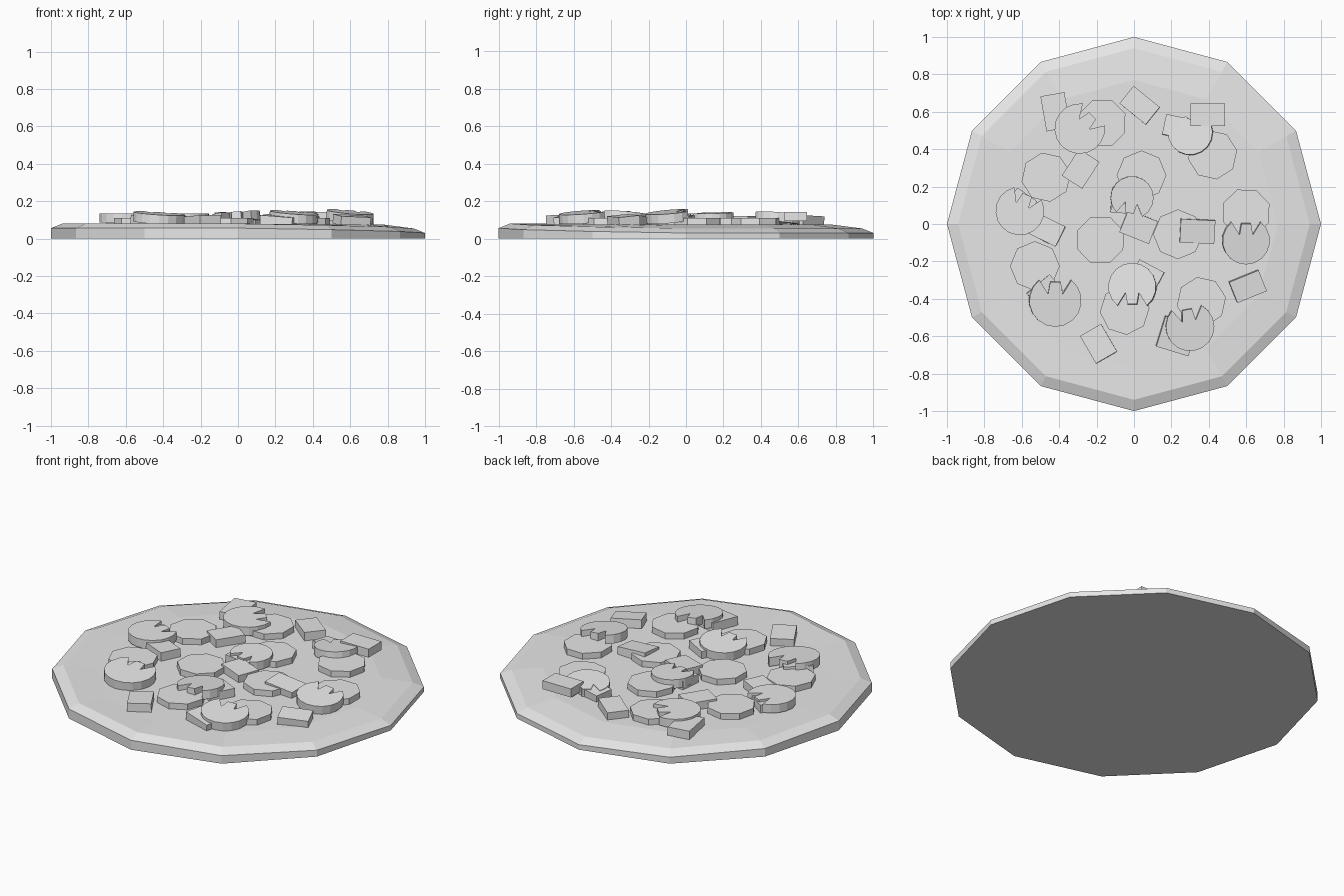
import bpy, bmesh, math
from mathutils import Matrix, Vector

if "Cube" in bpy.data.objects:
    bpy.data.objects.remove(bpy.data.objects["Cube"], do_unlink=True)

# One plain grey material
grey = bpy.data.materials.new("plain_grey")
grey.use_nodes = True
colour = (0.8, 0.8, 0.8, 1)
grey.diffuse_color = colour
grey.node_tree.nodes["Principled BSDF"].inputs["Base Color"].default_value = colour


def finish(name, bm):
    bmesh.ops.recalc_face_normals(bm, faces=bm.faces)
    mesh = bpy.data.meshes.new(name)
    bm.to_mesh(mesh)
    bm.free()
    mesh.materials.append(grey)
    obj = bpy.data.objects.new(name, mesh)
    bpy.context.collection.objects.link(obj)
    return obj


def polygon(radius, sides, start=0.0, sweep=360.0, closed=True):
    steps = sides if closed else sides - 1
    angles = [math.radians(start + sweep * i / steps) for i in range(sides)]
    return [(radius * math.cos(a), radius * math.sin(a)) for a in angles]


def slab(name, outline, x, y, top, turn=0, lean=0, thick=0.05):
    """Extrude an outline downwards, turn it, lean it and put it on the base."""
    bm = bmesh.new()
    face = bm.faces.new([bm.verts.new((px, py, 0)) for px, py in outline])
    extruded = bmesh.ops.extrude_face_region(bm, geom=[face])
    verts = [g for g in extruded["geom"] if isinstance(g, bmesh.types.BMVert)]
    bmesh.ops.translate(bm, verts=verts, vec=(0, 0, -thick))
    obj = finish(name, bm)
    obj.matrix_world = (Matrix.Translation((x, y, top))
                        @ Matrix.Rotation(math.radians(lean), 4, Vector((-1, -1, 0)).normalized())
                        @ Matrix.Rotation(math.radians(turn), 4, "Z"))


# Twelve sided base, its bevelled rim sagging at the back left
bm = bmesh.new()
rings = []
for radius, height, sag in ((1, 0, 0), (1, 0.043, 0.013), (0.94, 0.067, 0.013), (0.77, 0.076, 0)):
    ring = []
    for px, py in polygon(radius, 12):
        slope = max(-1, min(1, (px + py) / radius))
        ring.append(bm.verts.new((px, py, height - sag * slope)))
    rings.append(ring)
for low, high in zip(rings, rings[1:]):
    for i in range(12):
        j = (i + 1) % 12
        bm.faces.new((low[i], low[j], high[j], high[i]))
bm.faces.new(rings[0])
bm.faces.new(rings[-1])
finish("base", bm)

# Eight sided round slices: x, y, turn
rounds = [
    (-0.47, 0.25, 10), (-0.17, 0.54, 22), (0.04, 0.26, 0), (0.42, 0.37, 10),
    (0.6, 0.06, 22), (-0.18, -0.085, 22), (0.235, -0.055, 0), (-0.53, -0.225, 0),
    (-0.05, -0.46, 5), (0.36, -0.415, 10),
]
for x, y, turn in rounds:
    slab("round_slice", polygon(0.133, 8), x, y, 0.111, turn)

# Rectangular chunks: x, y, width, depth, turn, lean
chunks = [
    (-0.42, 0.6, 0.13, 0.19, 10, 0), (0.03, 0.635, 0.18, 0.12, -39, 2),
    (0.395, 0.585, 0.185, 0.12, 0, 0), (0.23, 0.52, 0.14, 0.11, -12, 5),
    (-0.285, 0.295, 0.13, 0.17, -33, 0), (-0.61, 0.1, 0.14, 0.13, 55, 0),
    (-0.47, -0.03, 0.17, 0.12, -26, 2), (0.025, -0.015, 0.17, 0.13, -22, -2),
    (0.34, -0.04, 0.185, 0.125, -3, -6), (-0.03, 0.12, 0.18, 0.13, -5, -3),
    (0.61, -0.335, 0.17, 0.12, 22, -6), (0.06, -0.29, 0.15, 0.15, -28, 2),
    (-0.19, -0.64, 0.13, 0.17, 30, 2), (0.23, -0.6, 0.18, 0.17, -17, -5),
    (-0.47, -0.37, 0.16, 0.13, 40, -3),
]
for x, y, w, d, turn, lean in chunks:
    box = [(-w / 2, -d / 2), (w / 2, -d / 2), (w / 2, d / 2), (-w / 2, d / 2)]
    top = 0.143 if (x, y) == (0.395, 0.585) else 0.122
    slab("rectangular_chunk", box, x, y, top, turn, lean)


# Round caps with a short stem between two notches: x, y, radius, turn, lean, top
def cap_outline(r):
    arc = polygon(r, 15, 128, 284, closed=False)
    stem = [(0.28, 0.25), (0.2, 0.72), (-0.2, 0.72), (-0.28, 0.25)]
    return arc + [(r * px, r * py) for px, py in stem]


caps = [
    (-0.29, 0.51, 0.135, -45, 0, 0.133), (0.3, 0.49, 0.12, 30, 6, 0.133),
    (-0.61, 0.07, 0.13, -25, 0, 0.135), (-0.01, 0.14, 0.115, 170, -2, 0.137),
    (0.6, -0.09, 0.127, 0, -7, 0.143), (-0.42, -0.41, 0.14, 0, -5, 0.135),
    (-0.01, -0.335, 0.128, 180, 6, 0.138), (0.3, -0.55, 0.13, 10, -6, 0.14),
]
for x, y, radius, turn, lean, top in caps:
    slab("notched_cap", cap_outline(radius), x, y, top, turn, lean)
